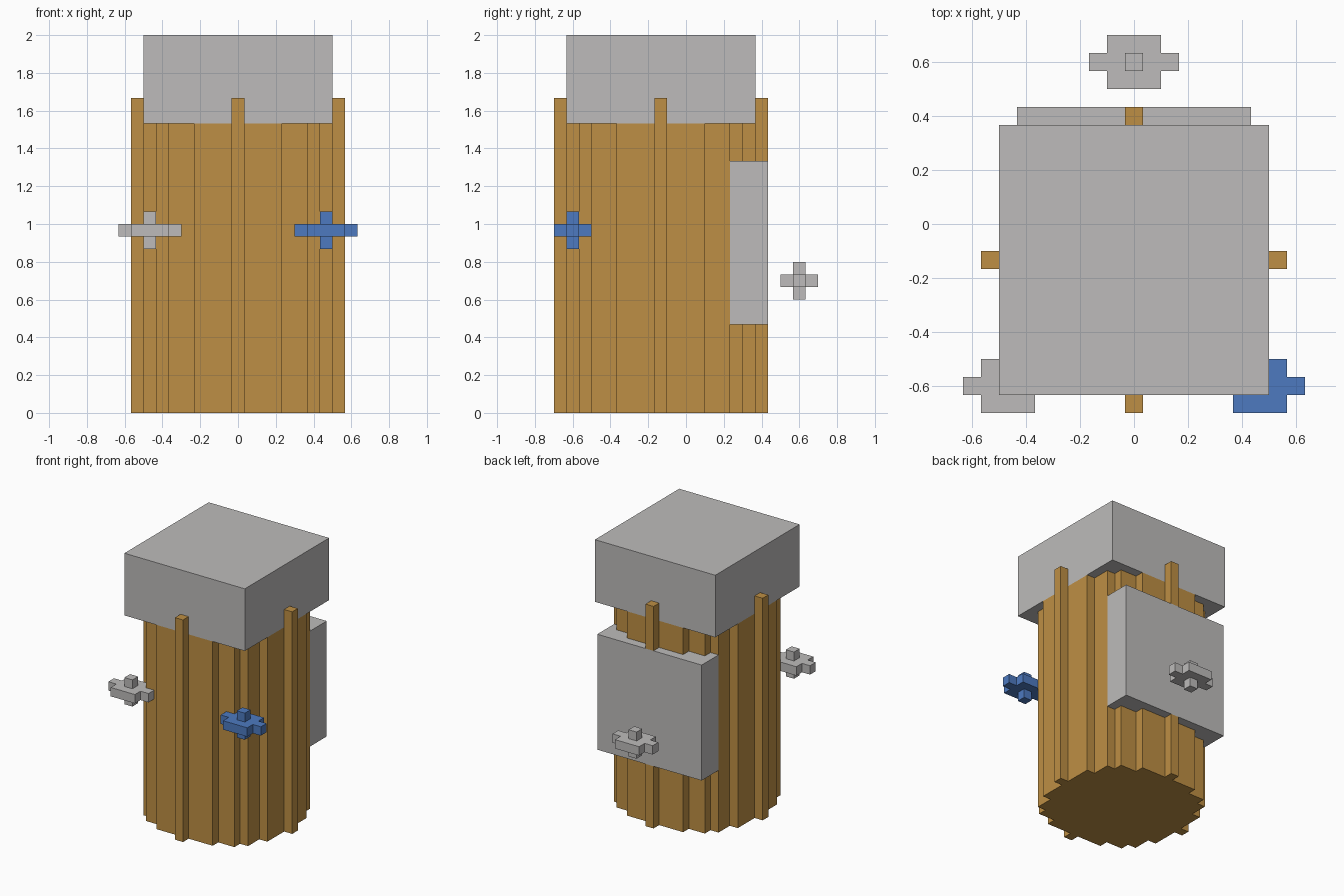
import bpy, bmesh

cube = bpy.data.objects.get("Cube")
if cube:
    bpy.data.objects.remove(cube, do_unlink=True)

U = 1 / 15            # one block
COLUMN_Y = -2         # column centre, in blocks


def make_material(name, rgb):
    mat = bpy.data.materials.new(name)
    mat.use_nodes = True
    mat.diffuse_color = (*rgb, 1)
    mat.node_tree.nodes["Principled BSDF"].inputs["Base Color"].default_value = (*rgb, 1)
    return mat


ORANGE = make_material("wood orange", (0.515, 0.275, 0.058))
GREY = make_material("light grey", (0.51, 0.50, 0.495))
BLUE = make_material("blue", (0.075, 0.195, 0.53))


def add_prism(bm, half_widths, cx, cy, z0, z1):
    """Extrude a stepped outline given as half widths of one-block rows, front to back."""
    n = len(half_widths)
    side = []
    for i, w in enumerate(half_widths):
        y = i - n / 2
        if side and side[-1][0] == w:
            side.pop()                      # merge rows of equal width
        else:
            side.append((w, y))
        side.append((w, y + 1))
    outline = side + [(-x, y) for x, y in reversed(side)]
    base = bm.faces.new([bm.verts.new(((cx + x) * U, (cy + y) * U, z0 * U)) for x, y in outline])
    top = bmesh.ops.extrude_face_region(bm, geom=[base])["geom"]
    bmesh.ops.translate(bm, vec=(0, 0, (z1 - z0) * U),
                        verts=[v for v in top if isinstance(v, bmesh.types.BMVert)])


def build(name, material, *prisms):
    bm = bmesh.new()
    for prism in prisms:
        add_prism(bm, *prism)
    bmesh.ops.recalc_face_normals(bm, faces=bm.faces)
    mesh = bpy.data.meshes.new(name)
    bm.to_mesh(mesh)
    bm.free()
    mesh.materials.append(material)
    obj = bpy.data.objects.new(name, mesh)
    bpy.context.collection.objects.link(obj)
    return obj


# Round stepped column: half width of each row of a disc of radius 8
disc = [min(7, int((64 - j * j) ** 0.5)) + 0.5 for j in range(-7, 8)]
build("column", ORANGE, (disc, 0, COLUMN_Y, 0, 23))

# Upright ribs on the four sides; the back one is interrupted by the plate
for name, x, y, z0, z1 in [
    ("front_rib", 0, -8, 0, 25),
    ("left_rib", 8, 0, 0, 25),
    ("right_rib", -8, 0, 0, 25),
    ("back_rib_lower", 0, 8, 0, 7),
    ("back_rib_upper", 0, 8, 20, 25),
]:
    build(name, ORANGE, ([0.5], x, COLUMN_Y + y, z0, z1))

# Square cap and back plate
build("cap", GREY, ([7.5] * 15, 0, COLUMN_Y, 23, 30))
build("back_plate", GREY, ([6.5] * 3, 0, COLUMN_Y + 7, 7, 20))

# Floating knobs: a flat cross-shaped pad with a stud above and below
for name, material, x, y, z in [
    ("right_knob", GREY, -7, -9, 14),
    ("left_knob", BLUE, 7, -9, 14),
    ("back_knob", GREY, 0, 9, 10),
]:
    build(name, material,
          ([1.5, 2.5, 1.5], x, y, z, z + 1),
          ([0.5], x, y, z + 1, z + 2),
          ([0.5], x, y, z - 1, z))
